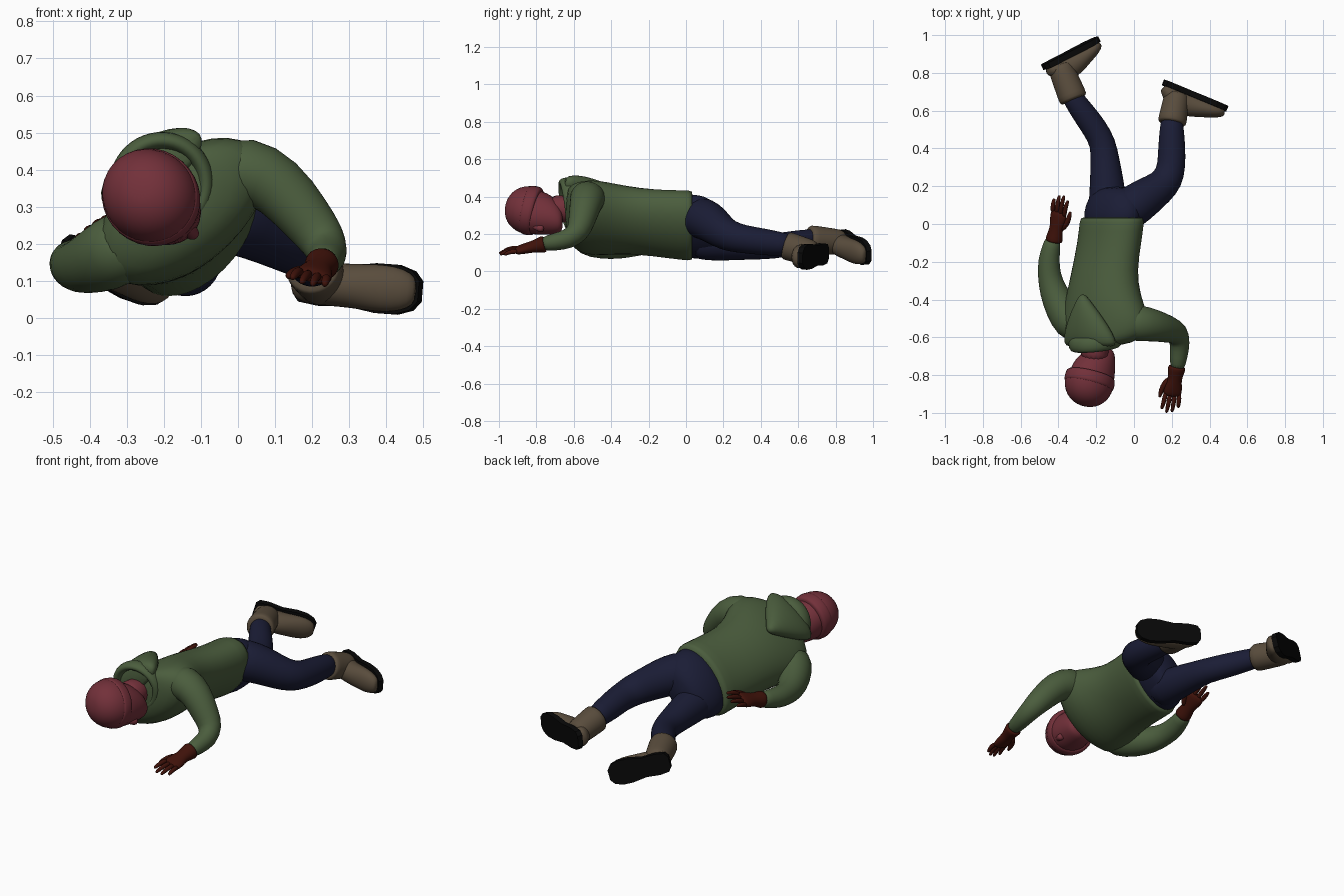
import bpy, bmesh, math
from mathutils import Vector as V

COL = dict(green=(.07, .11, .047), navy=(.0105, .012, .036), red=(.17, .03, .042),
           glove=(.05, .006, .003), boot=(.1, .073, .046), sole=(.0025, .0025, .0025))
MATS = {}
for k, c in COL.items():
    MATS[k] = bpy.data.materials.new(k)
    MATS[k].diffuse_color = (*c, 1)


def finish(name, bm, col, smooth=True):
    bmesh.ops.recalc_face_normals(bm, faces=bm.faces[:])
    me = bpy.data.meshes.new(name)
    bm.to_mesh(me)
    bm.free()
    me.materials.append(MATS[col])
    for p in me.polygons:
        p.use_smooth = smooth
    ob = bpy.data.objects.new(name, me)
    bpy.context.collection.objects.link(ob)
    if smooth:
        m = ob.modifiers.new("subdivide", 'SUBSURF')
        m.levels = m.render_levels = 1
    return ob


def loft(name, rows, col, ref=(0, 0, 1), n=16):
    """Rows: x, y, z, side radius, depth radius, optional roll about y in degrees."""
    bm = bmesh.new()
    pts = [V(r[:3]) for r in rows]
    rings = []
    for i, r in enumerate(rows):
        t = (pts[min(i + 1, len(pts) - 1)] - pts[max(i - 1, 0)]).normalized()
        up = V(ref)
        if len(r) > 5:
            q = math.radians(r[5])
            t, up = V((0, 1, 0)), V((-math.sin(q), 0, math.cos(q)))
        a = t.cross(up).normalized()
        b = a.cross(t)
        ring = []
        for k in range(n):
            w = 2 * math.pi * k / n
            ring.append(bm.verts.new(pts[i] + 1.025 * (a * r[3] * math.cos(w) + b * r[4] * math.sin(w))))
        rings.append(ring)
    for p, q in zip(rings, rings[1:]):
        for k in range(n):
            j = (k + 1) % n
            bm.faces.new((p[k], p[j], q[j], q[k]))
    bm.faces.new(rings[0])
    bm.faces.new(rings[-1])
    return finish(name, bm, col)


def limb(name, rows, col, ref=(0, 0, 1), n=16):
    return loft(name, [(*r, r[3]) for r in rows], col, ref, n)


# Jacket body, rolled onto one side
loft("jacket_body", [
    (-.115, .038, .245, .21, .133, 52), (-.115, .03, .245, .215, .138, 52),
    (-.13, -.10, .252, .21, .133, 50), (-.158, -.25, .268, .205, .138, 47),
    (-.162, -.38, .28, .226, .152, 42), (-.153, -.47, .286, .26, .154, 38),
    (-.152, -.55, .29, .268, .147, 36), (-.158, -.61, .297, .23, .13, 36),
    (-.185, -.648, .322, .12, .095, 36)], "green")

# Sleeves
limb("right_sleeve", [
    (-.28, -.55, .22, .09), (-.335, -.52, .175, .10), (-.39, -.44, .15, .085), (-.43, -.35, .138, .072),
    (-.45, -.27, .142, .06), (-.452, -.19, .152, .057), (-.437, -.12, .167, .047), (-.427, -.07, .175, .04)], "green")
limb("left_sleeve", [
    (-.05, -.52, .375, .095), (.03, -.525, .403, .097), (.112, -.537, .357, .084), (.18, -.557, .274, .072),
    (.232, -.577, .208, .063), (.245, -.63, .172, .054), (.237, -.70, .157, .046), (.227, -.78, .145, .038)],
    "green", (.6, .3, .7))

# Hood folded over the back, and its collar
loft("hood", [
    (-.272, -.37, .425, .012, .015, 36), (-.267, -.42, .425, .05, .04, 36), (-.254, -.50, .42, .108, .058, 36),
    (-.24, -.58, .41, .152, .07, 36), (-.232, -.63, .40, .165, .068, 36), (-.228, -.655, .395, .15, .055, 36)], "green")
bm = bmesh.new()
q = math.radians(36)
A, B = V((math.cos(q), 0, math.sin(q))), V((-math.sin(q), 0, math.cos(q)))
grid = []
for i in range(24):
    u = 2 * math.pi * i / 24
    d = A * math.cos(u) + B * math.sin(u)
    c = V((-.205, -.622 - .02 * math.sin(u), .36)) + d * .12
    grid.append([bm.verts.new(c + d * .026 * math.cos(w) + V((0, .045, 0)) * math.sin(w))
                 for w in [2 * math.pi * k / 8 for k in range(8)]])
for i in range(24):
    for k in range(8):
        g, h, j = grid[i], grid[(i + 1) % 24], (k + 1) % 8
        bm.faces.new((g[k], h[k], h[j], g[j]))
finish("hood_collar", bm, "green")

# Trousers
loft("trouser_seat", [
    (-.115, -.01, .245, .18, .11, 52), (-.113, .03, .24, .198, .12, 52), (-.108, .10, .235, .194, .116, 52),
    (-.10, .16, .225, .16, .10, 52), (-.095, .20, .215, .10, .07, 52)], "navy")
limb("right_trouser_leg", [
    (-.145, .03, .165, .095), (-.14, .12, .157, .099), (-.143, .22, .148, .09), (-.153, .33, .14, .077),
    (-.163, .43, .133, .068), (-.21, .51, .14, .067), (-.265, .585, .155, .063), (-.32, .66, .17, .056),
    (-.345, .71, .175, .05)], "navy")
limb("left_trouser_leg", [
    (-.07, .05, .29, .105), (-.01, .09, .285, .112), (.06, .14, .255, .103), (.13, .187, .215, .09),
    (.182, .238, .187, .083), (.199, .31, .172, .074), (.20, .40, .16, .072), (.20, .49, .148, .065),
    (.20, .58, .14, .055)], "navy")


# Boots: shaft, foot and flat sole
def boot(side, cuff, heel, toe, normal):
    heel, toe, cuff = V(heel), V(toe), V(cuff)
    d = toe - heel
    N = V(normal)
    N = (N - d * N.dot(d) / d.length_squared).normalized()
    S = d.cross(N).normalized()
    rows = []
    for t, w, h in ((.03, .035, .025), (.08, .05, .034), (.2, .058, .055), (.35, .058, .068),
                    (.52, .059, .06), (.68, .064, .049), (.83, .062, .04), (.94, .048, .03), (.985, .028, .021)):
        rows.append((*(heel + d * t - N * (h + .008)), w, h))
    loft(side + "_boot_foot", rows, "boot", N)
    base = heel + d * .25 - N * .035
    ax = base - cuff
    limb(side + "_boot_shaft", [(*(cuff + ax * t), r) for t, r in
         ((0, .064), (.03, .077), (.3, .074), (.6, .071), (.85, .068), (1, .058))], "boot", S)
    bm = bmesh.new()
    prof = ((0, .03), (.05, .052), (.2, .059), (.42, .054), (.65, .067), (.82, .067), (.94, .053), (1, .028))
    loop = [heel + d * t + S * w for t, w in prof] + [heel + d * t - S * w for t, w in reversed(prof)]
    f = bm.faces.new([bm.verts.new(p - N * .028) for p in loop])
    e = bmesh.ops.extrude_face_region(bm, geom=[f])
    bmesh.ops.translate(bm, vec=N * .03, verts=[v for v in e["geom"] if isinstance(v, bmesh.types.BMVert)])
    finish(side + "_boot_sole", bm, "sole", False)


boot("right", (-.318, .655, .172), (-.483, .842, .181), (-.197, .99, .083), (-.5, .8, .12))
boot("left", (.20, .53, .14), (.16, .762, .096), (.497, .622, .071), (.4, .9, -.05))


# Gloves: palm, four fingers and thumb
def glove(side, wrist, tip, normal, thumb):
    wrist, d = V(wrist), V(tip) - V(wrist)
    n = V(normal)
    n = (n - d * n.dot(d) / d.length_squared).normalized()
    s = d.cross(n).normalized() * thumb
    loft(side + "_glove_palm", [(*(wrist + d * t), a, b) for t, a, b in (
        (-.03, .042, .042), (0, .048, .046), (.15, .041, .036), (.28, .036, .03), (.4, .046, .027),
        (.55, .05, .023), (.64, .046, .016))], "glove", n)
    for i, end in enumerate((.93, 1.0, .97, .86)):
        o = .037 - .0245 * i
        limb("%s_glove_finger_%d" % (side, i + 1), [
            (*(wrist + d * (.56 + (end - .56) * f) + s * o * (1 + .2 * f) + n * .01 * math.sin(3 * f)), r)
            for f, r in ((0, .013), (.35, .0135), (.7, .012), (.95, .009), (1, .005))], "glove", n, 8)
    limb(side + "_glove_thumb", [(*(wrist + d * t + s * o - n * .012), r) for t, o, r in (
        (.24, .02, .018), (.4, .05, .018), (.55, .06, .014), (.66, .062, .011), (.7, .062, .005))], "glove", n, 8)


glove("right", (-.423, -.085, .175), (-.38, .155, .252), (-.55, 0, .83), 1)
glove("left", (.227, -.76, .146), (.185, -1.0, .09), (.25, 0, .95), 1)

# Head: masked face, neck and nose; the face looks to +x and down
R = 49
F = V((math.sin(math.radians(R)), 0, -math.cos(math.radians(R))))
C = V((-.235, -.83, .326))


def head_rows(vals):
    return [(C.x + F.x * o, y, C.z + F.z * o, a, b, R) for y, o, a, b in vals]


loft("face", head_rows([
    (-.92, 0, .08, .09), (-.85, .01, .11, .129), (-.79, .016, .11, .13), (-.745, .028, .104, .122),
    (-.70, .048, .09, .104), (-.672, .07, .068, .078), (-.658, .078, .042, .05)]), "red")
limb("neck", [(-.195, -.58, .32, .07), (-.205, -.65, .335, .07), (-.215, -.74, .335, .08)], "red")
loft("nose", head_rows([(-.83, .125, .012, .012), (-.80, .138, .016, .02), (-.775, .148, .022, .025),
                        (-.758, .14, .018, .018)]), "red", n=8)

# Knitted cap, tilted to sit low on the back of the head
T = (V((0, 1, 0)) + F * .3).normalized()
UP = (F - T * F.dot(T)).normalized()


def cap(name, vals):
    loft(name, [(*(C + T * t), a, b) for t, a, b in vals], "red", UP)


cap("cap_crown", [(-.138, .025, .025), (-.125, .064, .068), (-.097, .098, .104), (-.055, .12, .128),
                  (-.01, .126, .136), (.03, .125, .134)])
cap("cap_band", [(-.03, .118, .126), (-.025, .127, .136), (.0, .13, .139), (.035, .126, .136), (.04, .115, .122)])
